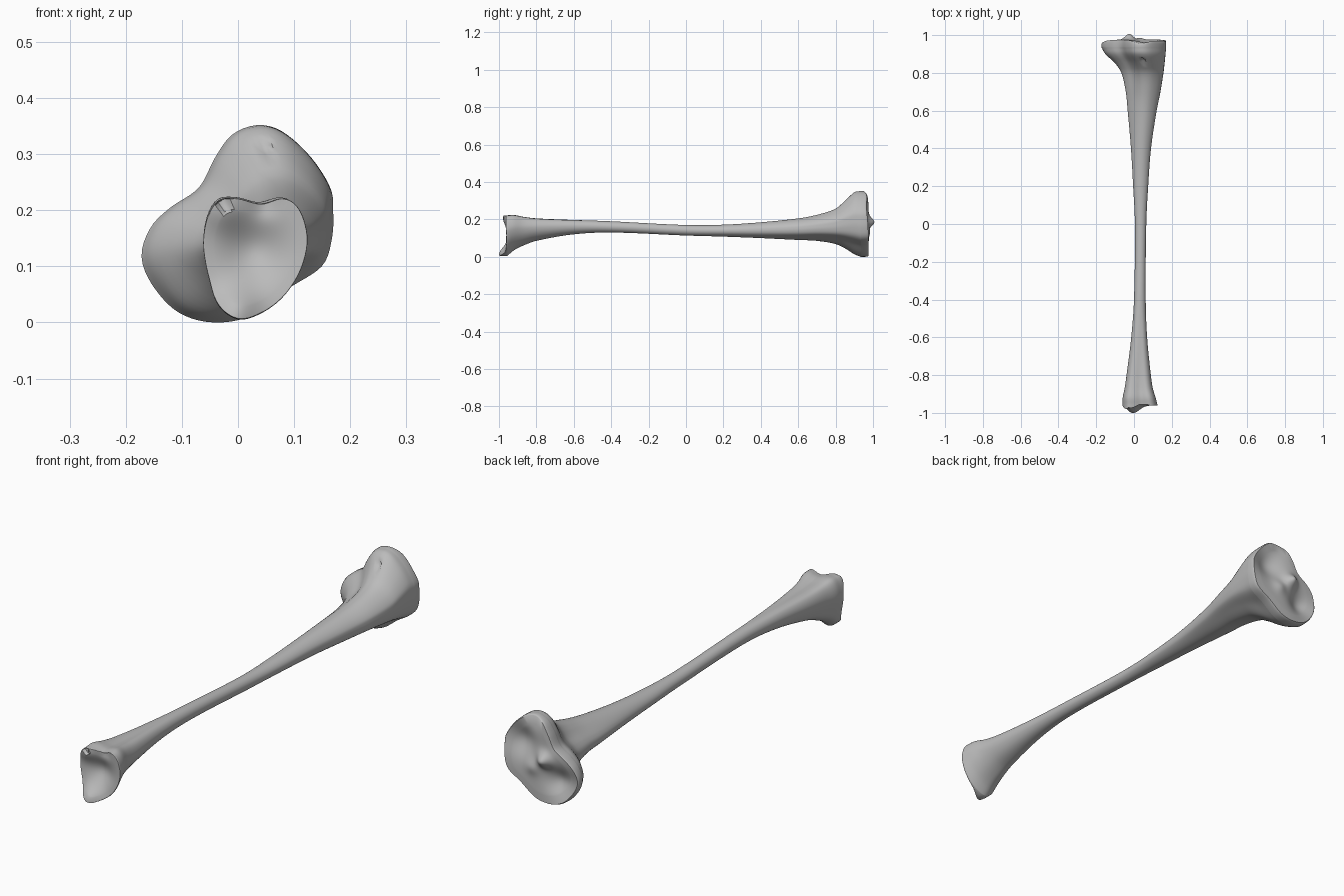
import bpy
import bmesh
from math import sin, cos, pi, atan2, exp, hypot
from mathutils import Vector
from mathutils.geometry import intersect_line_line_2d

if "Cube" in bpy.data.objects:
    bpy.data.objects.remove(bpy.data.objects["Cube"], do_unlink=True)

SIDES = 96

# Outlines of the two ends, seen along the shaft (x, z)
HEAD = [(.17, .2), (.165, .24), (.13, .295), (.08, .34), (.035, .352), (-.01, .335),
        (-.04, .295), (-.07, .24), (-.12, .205), (-.155, .17), (-.172, .12), (-.155, .07),
        (-.11, .02), (-.05, 0), (.02, .01), (.09, .06), (.15, .1), (.168, .15)]
FOOT = [(-.062, .14), (-.055, .19), (-.035, .222), (0, .225), (.04, .215), (.08, .225),
        (.105, .212), (.12, .18), (.124, .14), (.11, .09), (.08, .045), (.04, .015),
        (0, .005), (-.035, .03), (-.052, .08)]

# Shaft stations: y, x min, x max, z min, z max, share of the end outline
STATIONS = [(-.955, -.062, .124, .005, .222, 1), (-.92, -.06, .115, .035, .224, 1),
            (-.87, -.05, .1, .06, .215, .9), (-.8, -.04, .09, .085, .207, .7),
            (-.6, -.015, .07, .12, .198, .3), (-.4, 0, .062, .13, .19, 0),
            (0, .005, .065, .114, .17, 0), (.2, -.005, .075, .108, .172, .1),
            (.4, -.017, .09, .1, .185, .25), (.6, -.035, .12, .09, .206, .45),
            (.7, -.045, .14, .085, .225, .6), (.8, -.068, .156, .068, .258, .8),
            (.85, -.1, .162, .045, .3, .9), (.9, -.152, .167, .014, .345, 1),
            (.935, -.172, .17, 0, .352, 1)]


def hermite(a, b, ta, tb, t):
    """Cubic between a and b with tangents ta and tb."""
    return (a * (2*t**3 - 3*t**2 + 1) + ta * (t**3 - 2*t**2 + t)
            + b * (3*t**2 - 2*t**3) + tb * (t**3 - t**2))


def smooth_loop(points, steps=8):
    pts = [Vector(p) for p in points]
    n = len(pts)
    loop = []
    for i in range(n):
        a, b, c, d = (pts[(i + k) % n] for k in (-1, 0, 1, 2))
        loop += [hermite(b, c, (c - a) / 2, (d - b) / 2, s / steps) for s in range(steps)]
    return loop


def unit_outline(points):
    """Scale an outline to a -1..1 box and resample it at even angles."""
    loop = smooth_loop(points)
    lo = Vector((min(p.x for p in loop), min(p.y for p in loop)))
    hi = Vector((max(p.x for p in loop), max(p.y for p in loop)))
    mid, half = (lo + hi) / 2, (hi - lo) / 2
    loop = [Vector(((p.x - mid.x) / half.x, (p.y - mid.y) / half.y)) for p in loop]
    result = []
    for k in range(SIDES):
        ray = Vector((cos(2*pi*k/SIDES), sin(2*pi*k/SIDES)))
        hits = [intersect_line_line_2d(Vector((0, 0)), ray * 3, loop[i - 1], loop[i])
                for i in range(len(loop))]
        hits = [h for h in hits if h]
        result.append(max(hits, key=lambda h: h.length) if hits else result[-1])
    return result


def station_at(y):
    """Smoothly interpolate the shaft table."""
    last = len(STATIONS) - 1
    i = next((j for j in range(last) if y <= STATIONS[j + 1][0]), last - 1)
    a, b = Vector(STATIONS[i]), Vector(STATIONS[i + 1])
    before, after = Vector(STATIONS[max(i - 1, 0)]), Vector(STATIONS[min(i + 2, last)])
    span = b[0] - a[0]
    ta = (b - before) * (span / (b[0] - before[0]))
    tb = (after - a) * (span / (after[0] - a[0]))
    return hermite(a, b, ta, tb, (y - a[0]) / span)


def bump(x, z, cx, cz, r):
    return exp(-((x - cx)**2 + (z - cz)**2) / r**2)


def head_face(x, z):
    """Two shallow cups with a ridge between them."""
    return (.977 - .032 * bump(x, z, .085, .235, .065) - .032 * bump(x, z, -.085, .105, .055)
            + .032 * bump(x, z, -.025, .185, .03) + .01 * bump(x, z, .03, .14, .03)
            - .02 * bump(x, z, .035, .352, .05) - .012 * bump(x, z, -.172, .12, .06))


def foot_face(x, z):
    """Hollow joint face with a long tip below and a short one above."""
    return (-.963 + .03 * bump(x, z, .03, .13, .055)
            - .038 * bump(x, z, -.005, .012, .045) - .018 * bump(x, z, -.03, .205, .04)
            + .012 * bump(x, z, .05, .215, .025))


head_shape, foot_shape = unit_outline(HEAD), unit_outline(FOOT)
circle = [Vector((cos(2*pi*k/SIDES), sin(2*pi*k/SIDES))) for k in range(SIDES)]


def section(y):
    _, x0, x1, z0, z1, share = station_at(y)
    end = head_shape if y > 0 else foot_shape
    share = min(max(share, 0), 1)
    ring = []
    for c, e in zip(circle, end):
        p = c.lerp(e, share)
        ring.append(Vector(((x0 + x1) / 2 + p.x * (x1 - x0) / 2, y,
                            (z0 + z1) / 2 + p.y * (z1 - z0) / 2)))
    return ring


def cap_rings(rim, face, roundness):
    """Rounded rim followed by rings that follow the joint face inwards."""
    mid = sum(rim, Vector()) / SIDES
    rings = []
    for k in range(1, 25):
        t = k / 25
        scale = 1 - t if k > 4 else 1 - t * t / .16 * .16
        blend = min(1, t / roundness)
        blend = (1 - (1 - blend)**2)**.5
        ring = []
        for p in rim:
            q = mid.lerp(p, scale)
            q.y = p.y + (face(q.x, q.z) - p.y) * blend
            ring.append(q)
        rings.append(ring)
    return rings


# Bone: lofted shaft closed by two shaped joint faces
first, final = STATIONS[0][0], STATIONS[-1][0]
middle, reach = (first + final) / 2, (final - first) / 2
rows = [section(middle - reach * cos(pi * k / 90)) for k in range(91)]
rows = cap_rings(rows[0], foot_face, .12)[::-1] + rows + cap_rings(rows[-1], head_face, .22)

# Small pits near each end
PITS = [(.048, .312, 0, 1), (-.025, .208, -1, -.9)]
for row in rows:
    for p in row:
        for px, pz, near, far in PITS:
            if near <= p.y < min(far, .95) and hypot(p.x - px, p.z - pz) < .013:
                p.y += .012

bm = bmesh.new()
grid = [[bm.verts.new(p) for p in row] for row in rows]
for a, b in zip(grid, grid[1:]):
    for k in range(SIDES):
        j = (k + 1) % SIDES
        bm.faces.new((a[k], a[j], b[j], b[k]))
bm.faces.new(grid[0])
bm.faces.new(grid[-1])
bmesh.ops.recalc_face_normals(bm, faces=bm.faces)
mesh = bpy.data.meshes.new("shin_bone")
bm.to_mesh(mesh)
bm.free()
bone = bpy.data.objects.new("shin_bone", mesh)
bpy.context.collection.objects.link(bone)

# Plain grey material
grey = bpy.data.materials.new("bone_grey")
grey.use_nodes = True
colour = (.5, .5, .5, 1)
grey.diffuse_color = colour
grey.node_tree.nodes["Principled BSDF"].inputs["Base Color"].default_value = colour
mesh.materials.append(grey)

bpy.context.view_layer.objects.active = bone
bone.select_set(True)
bpy.ops.object.shade_smooth_by_angle(angle=pi / 4)
